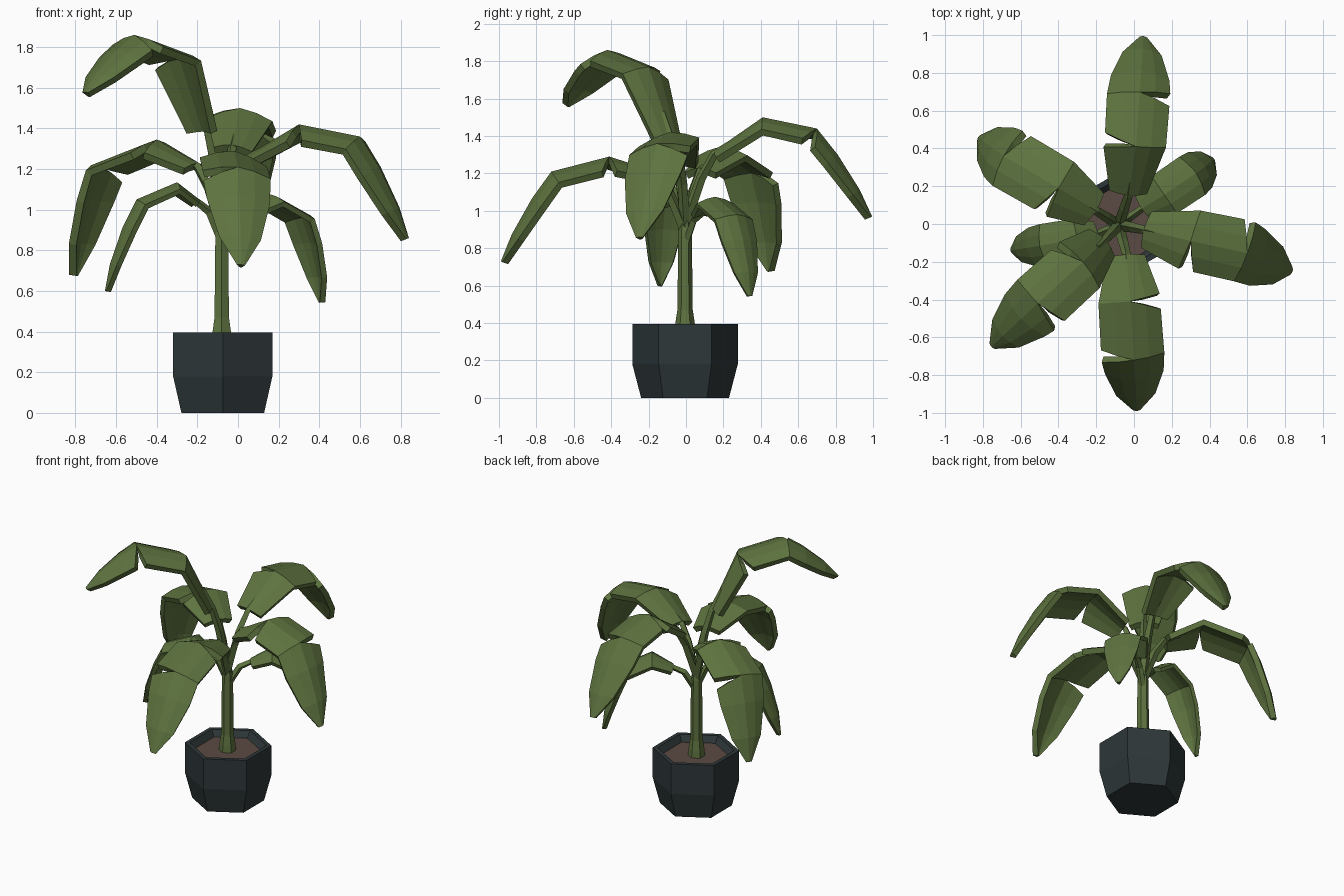
import bpy, bmesh, math
from mathutils import Vector as V

if "Cube" in bpy.data.objects:
    bpy.data.objects.remove(bpy.data.objects["Cube"])


def material(name, r, g, b):
    m = bpy.data.materials.new(name)
    m.diffuse_color = (r, g, b, 1)
    m.use_nodes = True
    m.node_tree.nodes["Principled BSDF"].inputs["Base Color"].default_value = m.diffuse_color
    return m


GREEN = material("leaf green", 0.112, 0.172, 0.05)
DARK = material("pot slate", 0.027, 0.038, 0.040)
BROWN = material("soil brown", 0.105, 0.070, 0.056)


def add_object(name, bm, mat):
    me = bpy.data.meshes.new(name)
    bm.to_mesh(me)
    bm.free()
    me.materials.append(mat)
    ob = bpy.data.objects.new(name, me)
    bpy.context.collection.objects.link(ob)
    return ob


def lathe(name, profile, centre, mat, sides=6):
    """Faceted turned solid from (radius, z) rings, capped at both ends."""
    bm = bmesh.new()
    rings = []
    for r, z in profile:
        rings.append([bm.verts.new((centre[0] + r * math.cos(a), centre[1] + r * math.sin(a), z))
                      for a in (math.pi / 2 + 2 * math.pi * i / sides for i in range(sides))])
    for lo, hi in zip(rings, rings[1:]):
        for i in range(sides):
            j = (i + 1) % sides
            bm.faces.new((lo[i], lo[j], hi[j], hi[i]))
    bm.faces.new(rings[0][::-1])
    bm.faces.new(rings[-1])
    bmesh.ops.recalc_face_normals(bm, faces=bm.faces)
    return add_object(name, bm, mat)


def stem(name, points, radius):
    """Thin square stalk along a path."""
    cu = bpy.data.curves.new(name, 'CURVE')
    cu.dimensions = '3D'
    cu.bevel_depth = radius
    cu.bevel_resolution = 0
    cu.use_fill_caps = True
    sp = cu.splines.new('POLY')
    sp.points.add(len(points) - 1)
    sp.use_smooth = False
    for i, p in enumerate(points):
        sp.points[i].co = (*p, 1)
        sp.points[i].radius = 1.15 - 0.4 * i / (len(points) - 1)
    cu.materials.append(GREEN)
    bpy.context.collection.objects.link(bpy.data.objects.new(name, cu))


def leaf(name, ridge, half, slit, roll, thick):
    """Arched blade bent at two joints; slit = side (+1 left, -1 right) of the near slit, 0 = none."""
    a, j1, j2, tip = [V(p) for p in ridge]
    out = (tip - a)
    out.z = 0
    out.normalize()
    left = V((-out.y, out.x, roll)).normalized()
    end_n = (tip - j2).cross(left).normalized()
    pts = [a, j1, j2,
           j2.lerp(tip, 0.32) + end_n * 0.02,
           j2.lerp(tip, 0.72) + end_n * 0.02, tip]
    widths = [0.6, 0.98, 1.0, 0.93, 0.62, 0.12]
    dirs = [(q - p).normalized() for p, q in zip(pts, pts[1:])]
    bm = bmesh.new()
    cache = {}

    def vert(i, s, shift):
        key = (i, s, shift if s else 0)
        if key not in cache:
            before, after = dirs[max(i - 1, 0)], dirs[min(i, len(dirs) - 1)]
            up = (before + after).cross(left).normalized()
            w = half * widths[i]
            p = pts[i] + left * (s * w) - up * (0.3 * w * abs(s) ** 1.6)
            if shift < 0:
                p -= before * 0.035 * abs(s)
            elif shift > 0:
                p += after * 0.05 * abs(s)
            cache[key] = bm.verts.new(p)
        return cache[key]

    for i in range(len(pts) - 1):
        for s0, s1 in ((-1, -0.5), (-0.5, 0), (0, 0.5), (0.5, 1)):
            side = 1 if s0 + s1 > 0 else -1
            # the joint on a slit side is pulled apart into a wedge
            cut = {1: slit, 2: -slit}
            near = 1 if slit and cut.get(i) == side else 0
            far = -1 if slit and cut.get(i + 1) == side else 0
            bm.faces.new((vert(i, s0, near), vert(i + 1, s0, far),
                          vert(i + 1, s1, far), vert(i, s1, near)))
    bm.normal_update()
    if sum(f.normal.z for f in bm.faces) < 0:
        bmesh.ops.reverse_faces(bm, faces=bm.faces)
    ob = add_object(name, bm, GREEN)
    mod = ob.modifiers.new("thickness", 'SOLIDIFY')
    mod.thickness = thick
    mod.offset = -1


# Pot with a sloped inner lip, and soil
POT = (-0.075, -0.005)
lathe("pot", [(0.235, 0), (0.282, 0.18), (0.282, 0.395), (0.25, 0.395), (0.215, 0.345), (0.21, 0.33)], POT, DARK)
lathe("soil", [(0.218, 0.325), (0.218, 0.352)], POT, BROWN)

# Trunk with a flared foot
lathe("trunk", [(0.056, 0.34), (0.052, 0.40), (0.041, 0.47), (0.036, 0.90), (0.02, 1.0)], (-0.08, -0.005), GREEN)

# Leaves: name, ridge points (start, two joints, tip), half width, slit side, roll, fork height
LEAVES = [
    ("back", [(-0.03, 0.15, 1.32), (0.01, 0.41, 1.50), (0.03, 0.70, 1.44), (0.05, 0.995, 0.97)], 0.168, 1, 0.1, 0.93),
    ("right", [(0.05, -0.03, 1.27), (0.30, -0.09, 1.42), (0.60, -0.155, 1.36), (0.84, -0.25, 0.86)], 0.168, -1, 0.12, 0.92),
    ("front", [(-0.04, -0.16, 1.21), (-0.02, -0.41, 1.29), (0.0, -0.72, 1.21), (0.015, -0.99, 0.73)], 0.168, 1, -0.1, 0.90),
    ("tall", [(-0.15, -0.08, 1.40), (-0.27, -0.20, 1.77), (-0.51, -0.42, 1.86), (-0.755, -0.65, 1.58)], 0.165, -1, 0, 0.95),
    ("back_left", [(-0.20, 0.07, 1.23), (-0.40, 0.19, 1.345), (-0.69, 0.36, 1.23), (-0.825, 0.46, 0.68)], 0.165, 1, 0, 0.90),
    ("small_left", [(-0.19, -0.05, 1.05), (-0.30, -0.08, 1.135), (-0.50, -0.115, 1.05), (-0.655, -0.14, 0.60)], 0.112, 0, 0, 0.85),
    ("small_right", [(0.04, 0.08, 1.0), (0.16, 0.155, 1.075), (0.33, 0.27, 0.98), (0.425, 0.345, 0.545)], 0.122, 0, 0, 0.82),
]
for name, ridge, half, slit, roll, fork in LEAVES:
    small = half < 0.15
    leaf(name + "_leaf", ridge, half, slit, roll, 0.028 if small else 0.038)
    base = V((-0.08, -0.005, fork))
    start = V(ridge[0])
    inner = start.lerp(V(ridge[1]), 0.4) - V((0, 0, 0.025))
    knee = base.lerp(start, 0.55) + V((0, 0, 0.03))
    stem(name + "_stem", [base, knee, start - V((0, 0, 0.02)), inner], 0.021 if small else 0.026)
